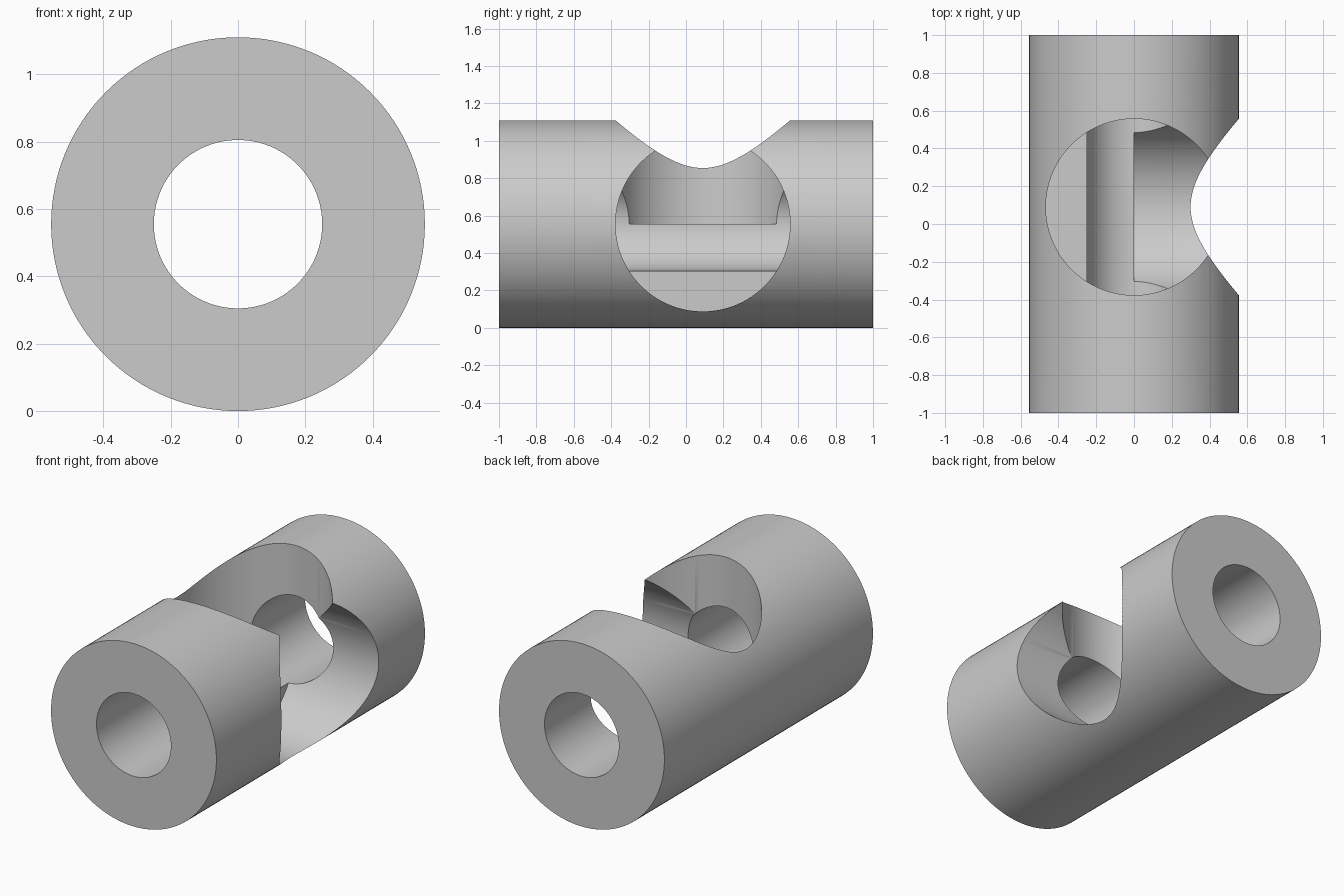
import bpy
from math import pi, radians

cube = bpy.data.objects.get("Cube")
if cube:
    bpy.data.objects.remove(cube, do_unlink=True)

RADIUS = 0.555      # outer radius, also the axis height
BORE = 0.25
POCKET = 0.467
POCKET_Y = 0.09
REACH = 1.0         # pocket cutters run past the outer wall

grey = bpy.data.materials.new("light_grey")
grey.use_nodes = True
colour = (0.6, 0.6, 0.6, 1)
grey.diffuse_color = colour
grey.node_tree.nodes["Principled BSDF"].inputs["Base Color"].default_value = colour


def cylinder(name, radius, depth, location, rotation):
    bpy.ops.mesh.primitive_cylinder_add(vertices=128, radius=radius, depth=depth,
                                        location=location, rotation=rotation)
    obj = bpy.context.object
    obj.name = name
    obj.data.materials.append(grey)
    return obj


def cut(target, cutter):
    cutter.hide_render = True
    mod = target.modifiers.new(cutter.name, "BOOLEAN")
    mod.operation = "DIFFERENCE"
    mod.solver = "EXACT"
    mod.object = cutter
    bpy.ops.object.select_all(action="DESELECT")
    target.select_set(True)
    bpy.context.view_layer.objects.active = target
    bpy.ops.object.modifier_apply(modifier=mod.name)
    bpy.data.objects.remove(cutter, do_unlink=True)


# Round body lying along y
sleeve = cylinder("sleeve", RADIUS, 2, (0, 0, RADIUS), (pi / 2, 0, 0))

# Through bore, then round pockets from the top and from the left, each to the axis
cut(sleeve, cylinder("bore", BORE, 2.4, (0, 0, RADIUS), (pi / 2, 0, 0)))
cut(sleeve, cylinder("top_pocket", POCKET, REACH,
                     (0, POCKET_Y, RADIUS + REACH / 2), (0, 0, 0)))
cut(sleeve, cylinder("side_pocket", POCKET, REACH,
                     (REACH / 2, POCKET_Y, RADIUS), (0, pi / 2, 0)))

bpy.ops.object.select_all(action="DESELECT")
sleeve.select_set(True)
bpy.context.view_layer.objects.active = sleeve
bpy.ops.object.shade_smooth_by_angle(angle=radians(30))
